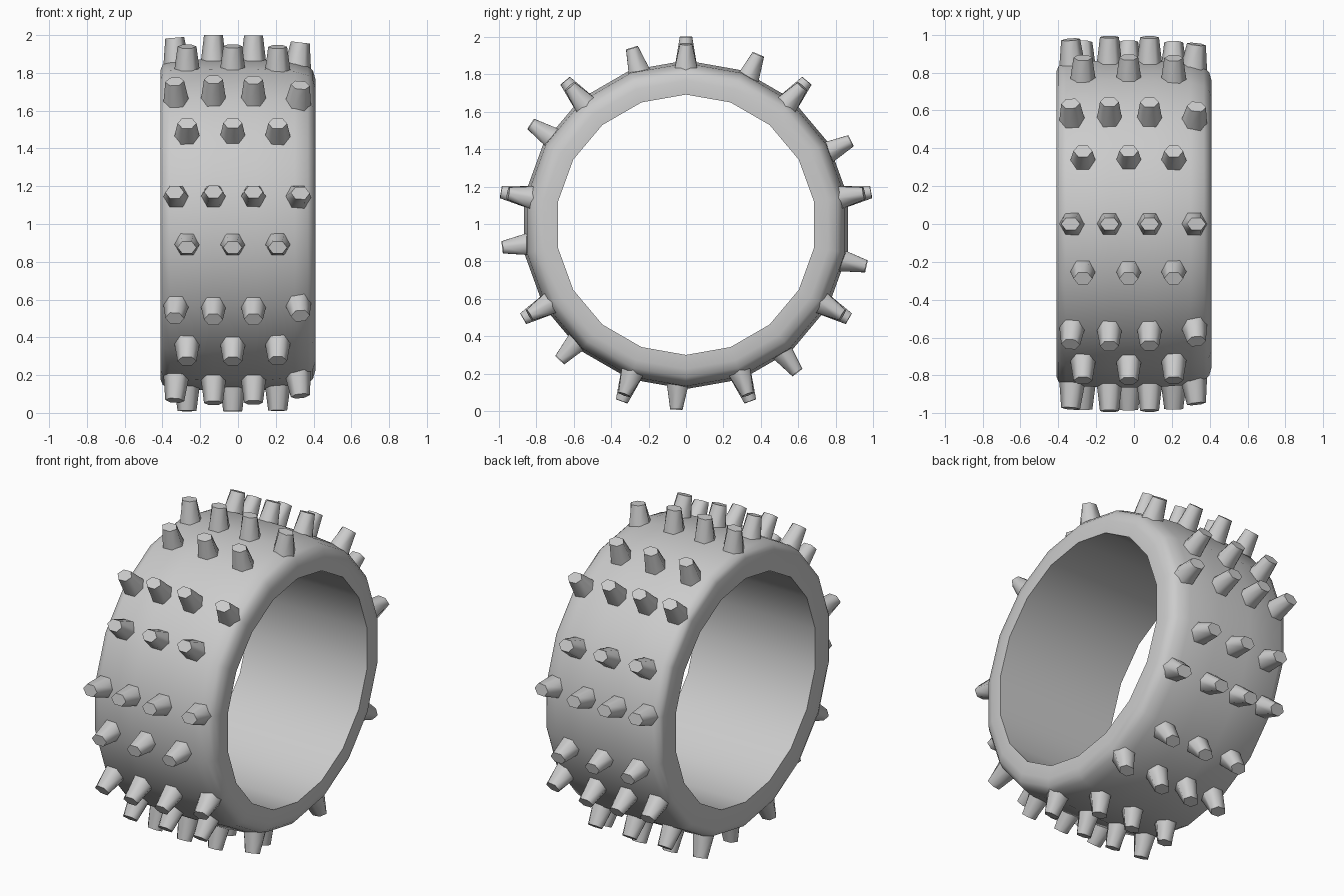
import bpy, bmesh, math
from mathutils import Matrix, Vector

cube = bpy.data.objects.get("Cube")
if cube:
    bpy.data.objects.remove(cube, do_unlink=True)

SIDES = 18
CENTRE = Vector((0, 0, 0.996))

rubber = bpy.data.materials.new("grey rubber")
rubber.use_nodes = True
grey = (0.6, 0.6, 0.6, 1)
rubber.diffuse_color = grey
rubber.node_tree.nodes["Principled BSDF"].inputs["Base Color"].default_value = grey


def finish(name, bm, angle):
    bmesh.ops.recalc_face_normals(bm, faces=bm.faces)
    mesh = bpy.data.meshes.new(name)
    bm.to_mesh(mesh)
    bm.free()
    mesh.materials.append(rubber)
    obj = bpy.data.objects.new(name, mesh)
    obj.location = CENTRE
    bpy.context.collection.objects.link(obj)
    bpy.ops.object.select_all(action="DESELECT")
    obj.select_set(True)
    bpy.context.view_layer.objects.active = obj
    bpy.ops.object.shade_smooth_by_angle(angle=math.radians(angle))
    return obj


# Tyre body: closed (x, radius) section spun around the x axis
section = [(-0.41, 0.695), (-0.41, 0.82), (-0.398, 0.848), (-0.36, 0.868),
           (-0.13, 0.877), (0.1, 0.877), (0.3, 0.862), (0.37, 0.842),
           (0.397, 0.815), (0.41, 0.77), (0.41, 0.695)]
bm = bmesh.new()
rings = []
for i in range(SIDES):
    turn = Matrix.Rotation(math.tau * i / SIDES, 4, "X")
    rings.append([bm.verts.new(turn @ Vector((x, 0, r))) for x, r in section])
for i, ring in enumerate(rings):
    following = rings[(i + 1) % SIDES]
    for j in range(len(section)):
        k = (j + 1) % len(section)
        bm.faces.new((ring[j], ring[k], following[k], following[j]))
finish("tyre_body", bm, 45)


# Tread studs: tapered six-sided blocks standing on the tread
def add_stud(bm, x, tip, lean, turn):
    ends = []
    for radius, half_x, half_y, shift in ((0.82, 0.072, 0.074, 0),
                                          (tip, 0.05, 0.038, lean)):
        ends.append([bm.verts.new(turn @ Vector((
            x + shift + half_x * math.cos(math.tau * i / 6),
            half_y * math.sin(math.tau * i / 6),
            radius - 2 * abs(lean) * math.cos(math.tau * i / 6) * (1 if lean > 0 else -1)
            * half_x * 4)))
            for i in range(6)])
    base, top = ends
    bm.faces.new(base)
    bm.faces.new(top)
    for i in range(6):
        k = (i + 1) % 6
        bm.faces.new((base[i], base[k], top[k], top[i]))


# Each row: start angle, then (x, tip radius, sideways lean) per stud
wide_row = [(-0.325, 0.99, -0.01), (-0.13, 1.004, 0), (0.082, 1.002, 0), (0.315, 0.965, 0.015)]
narrow_row = [(-0.27, 0.987, 0), (-0.028, 0.989, 0), (0.21, 0.985, 0)]
for name, start, studs in (("wide_stud_rows", 0, wide_row), ("narrow_stud_rows", 23, narrow_row)):
    bm = bmesh.new()
    for step in range(9):
        turn = Matrix.Rotation(-math.radians(start + 40 * step), 4, "X")
        for x, tip, lean in studs:
            add_stud(bm, x, tip, lean, turn)
    finish(name, bm, 65)
